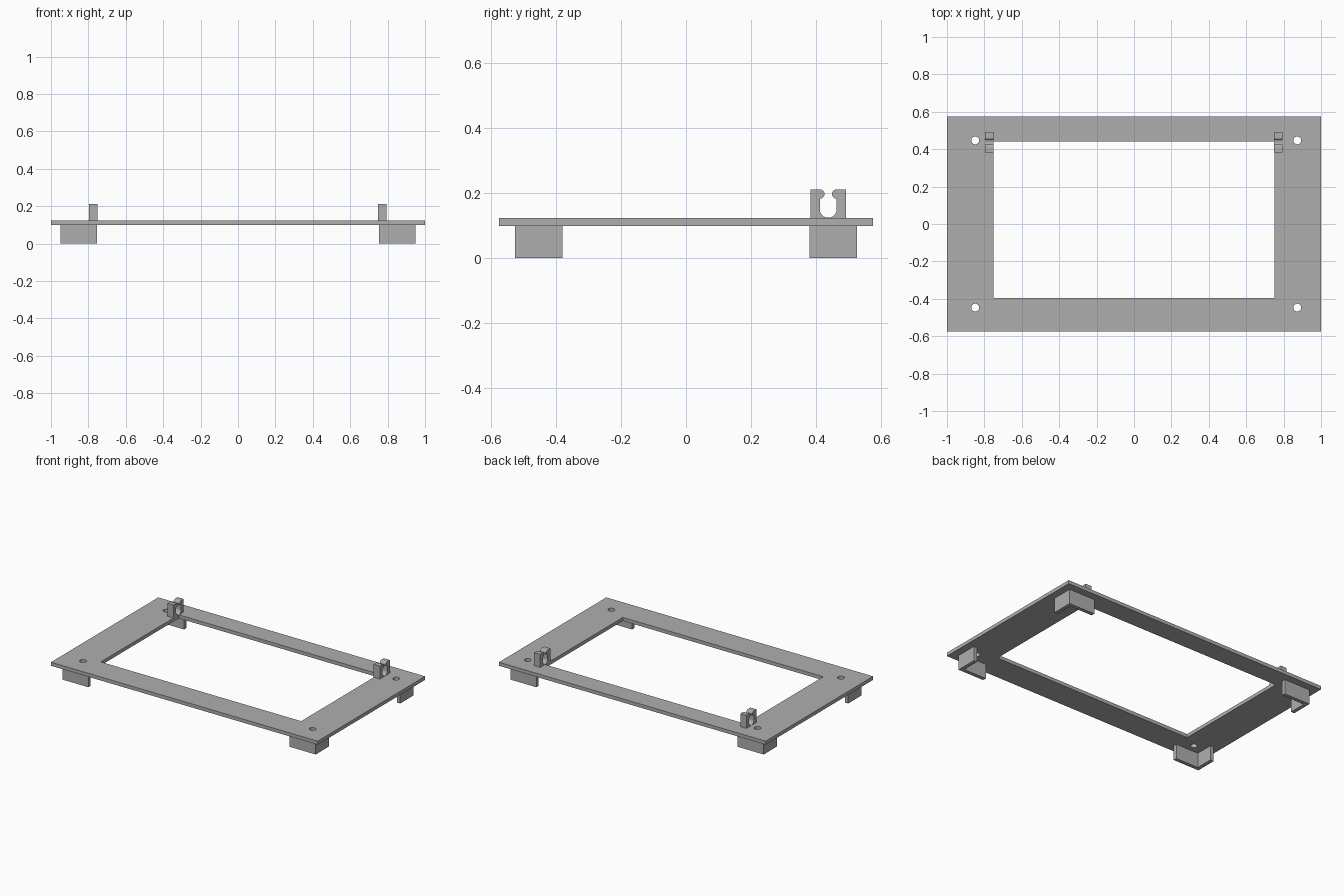
import bpy, bmesh, math
from mathutils import Vector

if "Cube" in bpy.data.objects:
    bpy.data.objects.remove(bpy.data.objects["Cube"])

grey = bpy.data.materials.new("light grey")
grey.diffuse_color = (0.43, 0.43, 0.43, 1)
grey.use_nodes = True
grey.node_tree.nodes["Principled BSDF"].inputs["Base Color"].default_value = grey.diffuse_color


def prism(name, outlines, depth, place):
    """Extrude flat outlines (inner ones become holes); place maps (u, v, w) to the world."""
    curve = bpy.data.curves.new(name + "_outline", 'CURVE')
    curve.dimensions = '2D'
    curve.fill_mode = 'BOTH'
    curve.extrude = depth / 2
    for pts in outlines:
        s = curve.splines.new('POLY')
        s.points.add(len(pts) - 1)
        for p, (u, v) in zip(s.points, pts):
            p.co = (u, v, 0, 1)
        s.use_cyclic_u = True
    tmp = bpy.data.objects.new(name + "_tmp", curve)
    bpy.context.scene.collection.objects.link(tmp)
    bpy.context.view_layer.update()
    deps = bpy.context.evaluated_depsgraph_get()
    mesh = bpy.data.meshes.new_from_object(tmp.evaluated_get(deps))
    bpy.data.objects.remove(tmp)

    bm = bmesh.new()
    bm.from_mesh(mesh)
    for v in bm.verts:
        v.co = Vector(place(*v.co))
    bmesh.ops.remove_doubles(bm, verts=bm.verts, dist=1e-5)
    bmesh.ops.recalc_face_normals(bm, faces=bm.faces)
    for f in bm.faces:
        f.smooth = False
        f.material_index = 0
    bm.to_mesh(mesh)
    bm.free()
    mesh.name = name
    mesh.materials.clear()
    mesh.materials.append(grey)
    ob = bpy.data.objects.new(name, mesh)
    bpy.context.scene.collection.objects.link(ob)
    return ob


def arc(cx, cy, r, a0, a1, n):
    return [(cx + r * math.cos(math.radians(a0 + (a1 - a0) * i / n)),
             cy + r * math.sin(math.radians(a0 + (a1 - a0) * i / n))) for i in range(n + 1)]


def rect(x0, x1, y0, y1):
    return [(x0, y0), (x1, y0), (x1, y1), (x0, y1)]


Z0, Z1 = 0.099, 0.123          # underside and top of the plate

# Frame plate with window and four screw holes
holes = [arc(x, y, 0.021, 0, 360, 32)[:-1] for x in (-0.849, 0.873) for y in (-0.447, 0.447)]
prism("frame_plate",
      [rect(-1, 1, -0.575, 0.575), rect(-0.752, 0.75, -0.395, 0.44)] + holes,
      Z1 - Z0, lambda u, v, w: (u, v, w + (Z0 + Z1) / 2))

# Corner feet: L-shaped walls mirrored to the four corners
X0, X1, Y0, Y1, T = 0.755, 0.95, 0.38, 0.525, 0.025
ell = [(X0, Y1), (X1, Y1), (X1, Y0), (X1 - T, Y0), (X1 - T, Y1 - T), (X0, Y1 - T)]
for sx, side in ((-1, "left"), (1, "right")):
    for sy, end in ((-1, "front"), (1, "back")):
        prism(f"{end}_{side}_foot", [ell], Z0,
              lambda u, v, w: (sx * u, sy * v, w + Z0 / 2))

# Snap clips: U-shaped slot with rounded lips at the mouth
C, R, L, TOP = 0.437, 0.026, 0.0145, 0.211
slot = arc(C - R, TOP - L, L, 90, -90, 12)                    # left lip
slot += arc(C, Z1 + 0.001 + R, R, 180, 360, 20)               # round slot bottom
slot += arc(C + R, TOP - L, L, 270, 90, 12)                   # right lip
clip = [(0.491, TOP), (0.491, Z1), (0.383, Z1), (0.383, TOP)] + slot
for cx, side in ((-0.774, "left"), (0.772, "right")):
    prism(f"{side}_clip", [clip], 0.046, lambda u, v, w: (w + cx, u, v))
